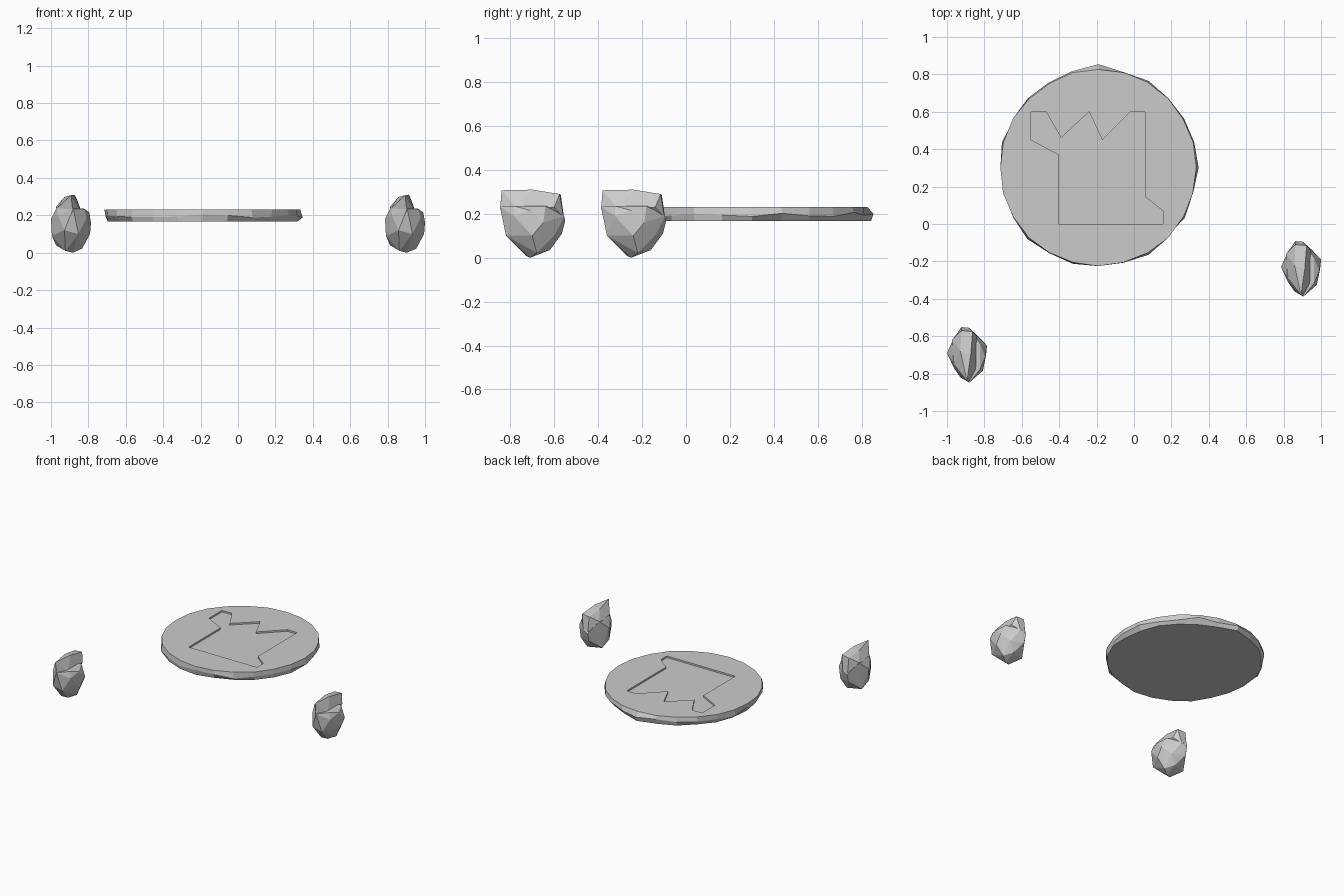
import bpy, bmesh, math, random
from mathutils import Vector

if "Cube" in bpy.data.objects:
    bpy.data.objects.remove(bpy.data.objects["Cube"])

random.seed(4)


def make_object(name, bm):
    bmesh.ops.recalc_face_normals(bm, faces=bm.faces)
    me = bpy.data.meshes.new(name)
    bm.to_mesh(me)
    bm.free()
    ob = bpy.data.objects.new(name, me)
    bpy.context.collection.objects.link(ob)
    return ob


def hull(name, pts):
    bm = bmesh.new()
    for p in pts:
        bm.verts.new(p)
    res = bmesh.ops.convex_hull(bm, input=bm.verts)
    junk = [v for v in bm.verts if not v.link_faces]
    bmesh.ops.delete(bm, geom=junk, context='VERTS')
    return make_object(name, bm)


def boolean(ob, cutter, op):
    m = ob.modifiers.new(op.title(), 'BOOLEAN')
    m.object, m.operation, m.solver = cutter, op, 'EXACT'
    cutter.hide_render = True
    cutter.hide_set(True)


# stone disc: rough-hewn rim between flat top and bottom
bm = bmesh.new()
N = 24
cx, cy = -0.19, 0.30
rings = []
for z, r, jit in ((0.168, 0.515, 0.012), (0.198, 0.528, 0.010), (0.23, 0.525, 0.003)):
    ring = []
    for i in range(N):
        a = 2 * math.pi * i / N
        rr = r + random.uniform(-jit, jit)
        if i == N // 4 and z < 0.22:
            rr += 0.018
        zz = z + (random.uniform(-0.012, 0.012) if 0.18 < z < 0.22 else 0)
        ring.append(bm.verts.new((cx + rr * math.cos(a), cy + rr * math.sin(a), zz)))
    rings.append(ring)
for lo, hi in zip(rings, rings[1:]):
    for i in range(N):
        j = (i + 1) % N
        bm.faces.new((lo[i], lo[j], hi[j], hi[i]))
bm.faces.new(rings[0][::-1])
bm.faces.new(rings[-1])
disc = make_object("stone_disc", bm)

# shallow notched recess in the top of the disc
outline = [(-0.55, 0.60), (-0.55, 0.45), (-0.40, 0.37), (-0.40, 0), (0.155, 0),
           (0.155, 0.07), (0.06, 0.145), (0.06, 0.60), (-0.02, 0.60),
           (-0.17, 0.45), (-0.24, 0.60), (-0.39, 0.46), (-0.47, 0.60)]
bm = bmesh.new()
face = bm.faces.new([bm.verts.new((x, y, 0.218)) for x, y in outline])
ext = bmesh.ops.extrude_face_region(bm, geom=[face])
bmesh.ops.translate(bm, vec=(0, 0, 0.1),
                    verts=[g for g in ext['geom'] if isinstance(g, bmesh.types.BMVert)])
boolean(disc, make_object("recess_cutter", bm), 'DIFFERENCE')

# rock: broad faceted body plus a narrower crown, giving the ledge
body = [(-.075, .08, .245), (-.075, -.04, .245), (.07, .06, .235), (.068, -.08, .235),
        (-.107, .01, .18), (-.03, .15, .17), (.01, .145, .19), (.012, -.148, .235),
        (-.07, -.07, .2), (.098, -.01, .215), (.107, .05, .16), (.085, -.085, .19),
        (.102, 0, .1), (.06, .1, .1), (-.03, .135, .11), (-.102, 0, .09),
        (-.035, -.12, .12), (.04, -.12, .1), (-.08, .05, .04),
        (.01, -.01, 0), (-.03, -.03, .01), (.06, .02, .022), (.02, .08, .035)]
crown = [(.03, .125, .29), (.02, 0, .31), (.0, -.14, .307), (-.035, .02, .298),
         (-.03, .13, .285), (-.08, .08, .245), (-.078, -.04, .235), (.052, .1, .23),
         (.052, -.07, .225), (.01, -.147, .22), (-.06, -.06, .2), (-.03, .145, .18),
         (.01, .143, .18)]

for name, pos in (("left_rock", (-0.893, -0.70, 0)), ("right_rock", (0.893, -0.24, 0))):
    rock = hull(name, body)
    top = hull(name + "_crown_helper", crown)
    rock.location = top.location = Vector(pos)
    boolean(rock, top, 'UNION')
